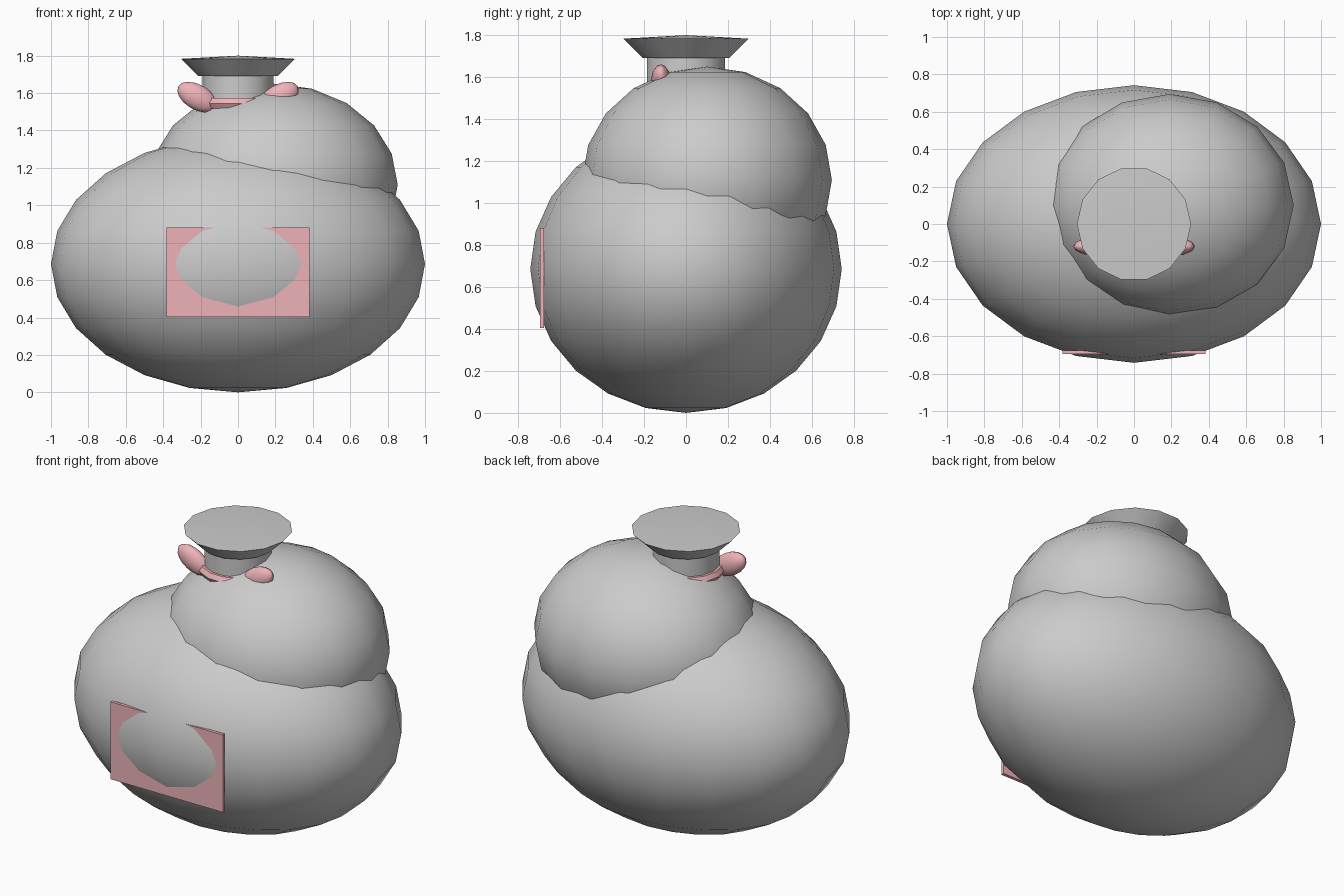
import bpy
from math import radians

if "Cube" in bpy.data.objects:
    bpy.data.objects.remove(bpy.data.objects["Cube"])

pink = bpy.data.materials.new("ribbon_pink")
pink.diffuse_color = (0.86, 0.45, 0.48, 1)
pink.use_nodes = True
pink.node_tree.nodes["Principled BSDF"].inputs["Base Color"].default_value = pink.diffuse_color


def finish(name, material=None, angle=None):
    ob = bpy.context.object
    ob.name = name
    if material:
        ob.data.materials.append(material)
    if angle:
        bpy.ops.object.shade_smooth_by_angle(angle=radians(angle))
    return ob


def ellipsoid(name, loc, scale, segs, rings, rot=(0, 0, 0), material=None, angle=35):
    bpy.ops.mesh.primitive_uv_sphere_add(segments=segs, ring_count=rings, radius=1,
                                         location=loc, rotation=rot)
    bpy.context.object.scale = scale
    return finish(name, material, angle)


def frustum(name, r1, r2, z1, z2, sides=14):
    bpy.ops.mesh.primitive_cone_add(vertices=sides, radius1=r1, radius2=r2, depth=z2 - z1,
                                    location=(0, 0, (z1 + z2) / 2),
                                    rotation=(0, 0, radians(90)))
    return finish(name, None, 35)


# Sack: wide belly and offset upper bulge
ellipsoid("sack_belly", (0, 0, 0.686), (1.0, 0.742, 0.686), 20, 12)
ellipsoid("sack_upper_bulge", (0.19, 0.10, 1.11), (0.664, 0.595, 0.54), 16, 10)

# Gathered neck, flared mouth and shallow domed lid
frustum("neck", 0.19, 0.19, 1.42, 1.70)
frustum("mouth_flare", 0.21, 0.305, 1.69, 1.783)
frustum("mouth_top", 0.305, 0, 1.783, 1.80)

# Ribbon tie round the neck
bpy.ops.mesh.primitive_torus_add(major_segments=14, minor_segments=6, major_radius=0.19,
                                 minor_radius=0.032, location=(0, 0, 1.545))
finish("ribbon_tie", pink, 35)

# Bow loops, tilted outward on either side
for side, name in ((-1, "left"), (1, "right")):
    ellipsoid(f"bow_loop_{name}", (0.218 * side, -0.12, 1.578), (0.117, 0.048, 0.067),
              12, 8, (0, radians(-30 * side), 0), pink, 50)

# Front patch, pierced by the belly
bpy.ops.mesh.primitive_cube_add(size=1, location=(0, -0.685, 0.642))
bpy.context.object.scale = (0.765, 0.019, 0.476)
finish("front_patch", pink)

# Turn the mouth so its corners lie on the x axis
for name in ("neck", "mouth_flare", "mouth_top"):
    bpy.data.objects[name].rotation_euler.z = radians(90)
